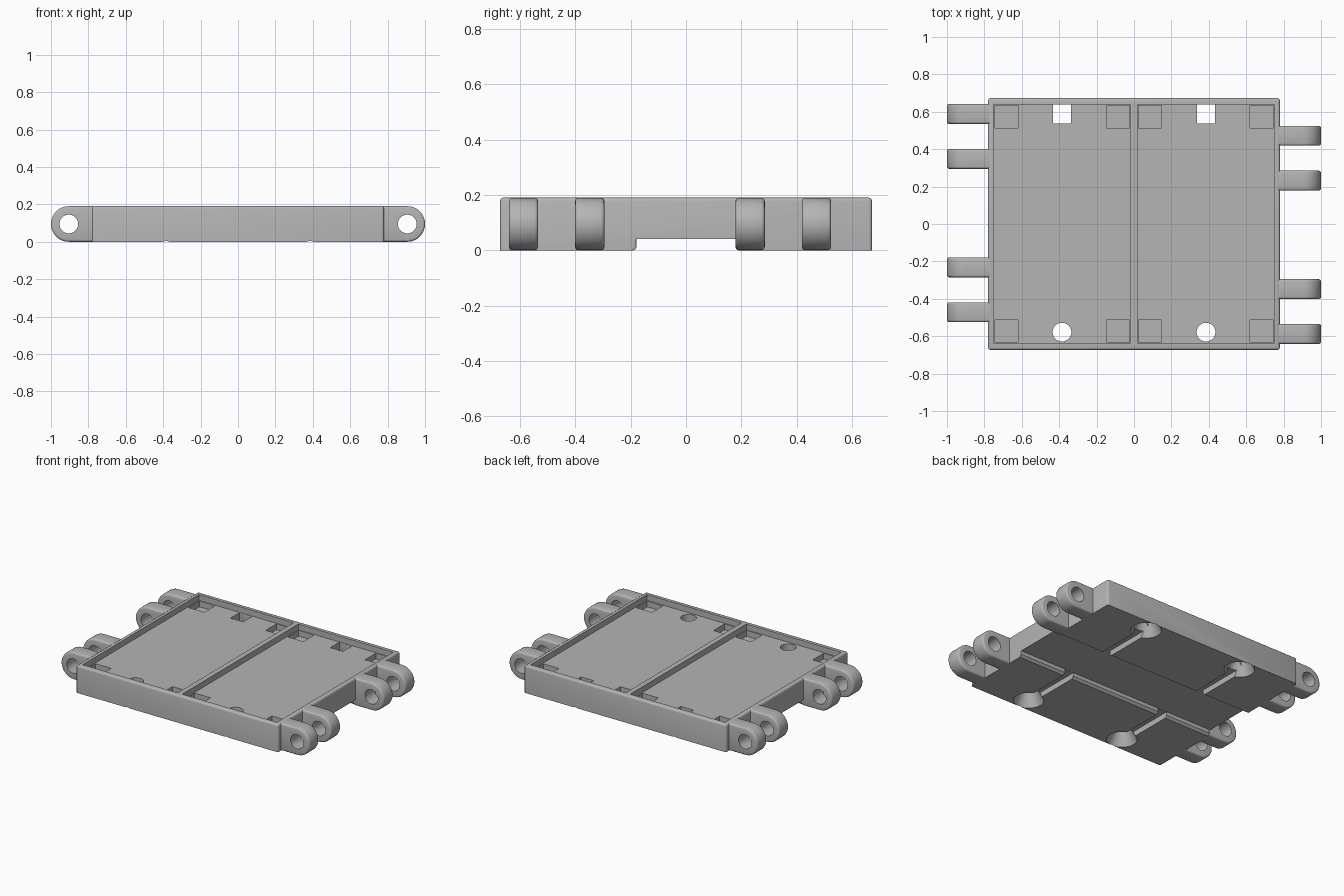
import bpy, bmesh, math
from mathutils import Matrix, Vector

if "Cube" in bpy.data.objects:
    bpy.data.objects.remove(bpy.data.objects["Cube"], do_unlink=True)

GREY = (0.46, 0.46, 0.46, 1)
mat = bpy.data.materials.new("mid grey")
mat.use_nodes = True
mat.diffuse_color = GREY
mat.node_tree.nodes["Principled BSDF"].inputs["Base Color"].default_value = GREY

W, D, H = 0.78, 0.673, 0.19      # half width, half depth, height
FLOOR = 0.15                     # tray floor height


def finish(name, bm):
    me = bpy.data.meshes.new(name)
    bmesh.ops.recalc_face_normals(bm, faces=bm.faces)
    bm.to_mesh(me)
    bm.free()
    me.materials.append(mat)
    ob = bpy.data.objects.new(name, me)
    bpy.context.collection.objects.link(ob)
    return ob


def box_bm(x0, x1, y0, y1, z0, z1):
    bm = bmesh.new()
    m = Matrix.Translation(((x0 + x1) / 2, (y0 + y1) / 2, (z0 + z1) / 2))
    bmesh.ops.create_cube(bm, size=1, matrix=m @ Matrix.Diagonal((x1 - x0, y1 - y0, z1 - z0, 1)))
    return bm


def box(name, *lims):
    return finish(name, box_bm(*lims))


def cone(name, loc, r1, r2, depth, rot=Matrix()):
    bm = bmesh.new()
    bmesh.ops.create_cone(bm, cap_ends=True, segments=40, radius1=r1, radius2=r2,
                          depth=depth, matrix=Matrix.Translation(loc) @ rot)
    return finish(name, bm)


def prism(name, points, axis, length):
    """Extrude a closed outline along an axis."""
    bm = bmesh.new()
    face = bm.faces.new([bm.verts.new(p) for p in points])
    ext = bmesh.ops.extrude_face_region(bm, geom=[face])
    moved = [v for v in ext["geom"] if isinstance(v, bmesh.types.BMVert)]
    bmesh.ops.translate(bm, verts=moved, vec=Vector(axis) * length)
    return bm


def select_only(ob):
    bpy.ops.object.select_all(action='DESELECT')
    ob.select_set(True)
    bpy.context.view_layer.objects.active = ob


def cut(ob, cutters):
    select_only(ob)
    for c in cutters:
        mod = ob.modifiers.new("cut", 'BOOLEAN')
        mod.operation, mod.solver, mod.object = 'DIFFERENCE', 'EXACT', c
        bpy.ops.object.modifier_apply(modifier=mod.name)
        bpy.data.objects.remove(c, do_unlink=True)


def smooth(ob):
    select_only(ob)
    bpy.ops.object.shade_smooth_by_angle(angle=math.radians(35))


# Tray block with rounded top and vertical edges
bm = box_bm(-W, W, -D, D, 0, H)
edges = [e for e in bm.edges if max(v.co.z for v in e.verts) > H / 2]
bmesh.ops.bevel(bm, geom=edges, offset=0.012, segments=3, profile=0.5, affect='EDGES')
tray = finish("tray", bm)

cutters = []
for s in (-1, 1):
    # Sunken floor on each side of the divider
    a, b = sorted((s * 0.018, s * 0.75))
    cutters.append(box("floor_cutter", a, b, -0.64, 0.64, FLOOR, 0.3))
    # Shallow square pockets in the floor corners
    for inner, outer in ((0.024, 0.146), (0.62, 0.742)):
        a, b = sorted((s * inner, s * outer))
        for y in (-0.572, 0.574):
            cutters.append(box("pocket_cutter", a, b, y - 0.06, y + 0.06, FLOOR - 0.04, 0.17))

# Channel under the middle, with chamfered lips
lip, half, top = 0.195, 0.18, 0.04
outline = [(-1, -lip - 0.02, -0.02), (-1, lip + 0.02, -0.02), (-1, lip, 0), (-1, half, 0.015),
           (-1, half, top), (-1, -half, top), (-1, -half, 0.015), (-1, -lip, 0)]
cutters.append(finish("channel_cutter", prism("channel", outline, (1, 0, 0), 2)))

for x in (-0.385, 0.385):
    # Grooves joining the channel to the holes
    cutters.append(box("groove_cutter", x - 0.035, x + 0.035, -0.56, 0.56, -0.05, top - 0.001))
    # Countersinks, then a round front hole and a square back hole
    for y in (-0.578, 0.578):
        cutters.append(cone("sink_cutter", (x, y, 0.04), 0.102, 0.052, 0.1))
    cutters.append(cone("round_cutter", (x, -0.578, 0.1), 0.05, 0.05, 0.4))
    cutters.append(box("square_cutter", x - 0.049, x + 0.049, 0.537, 0.638, -0.1, 0.3))
cut(tray, cutters)
smooth(tray)

# Hinge lugs: rounded tongues with a bore, staggered on the two sides
R, CX = H / 2, 0.905
TURN = Matrix.Rotation(math.pi / 2, 4, 'X')
for side, label in ((1, "left"), (-1, "right")):
    for i, y in enumerate((0.472, 0.232, -0.348, -0.588)):
        yc, hw = side * y, 0.053
        arc = [math.radians(-90 + 180 * k / 24) for k in range(25)]
        pts = [(side * (CX + R * math.cos(t)), yc - hw, R + R * math.sin(t)) for t in arc]
        pts += [(side * 0.772, yc - hw, H), (side * 0.772, yc - hw, 0)]
        bm = prism("lug", pts, (0, 1, 0), 2 * hw)
        rim = [e for e in bm.edges if abs(e.verts[0].co.y - e.verts[1].co.y) < 1e-5
               and max(abs(v.co.x) for v in e.verts) > 0.8]
        bmesh.ops.bevel(bm, geom=rim, offset=0.012, segments=3, profile=0.5, affect='EDGES')
        lug = finish(f"{label}_hinge_lug_{i + 1}", bm)
        cut(lug, [cone("bore_cutter", (side * CX, yc, R), 0.05, 0.05, 0.3, TURN)])
        smooth(lug)
